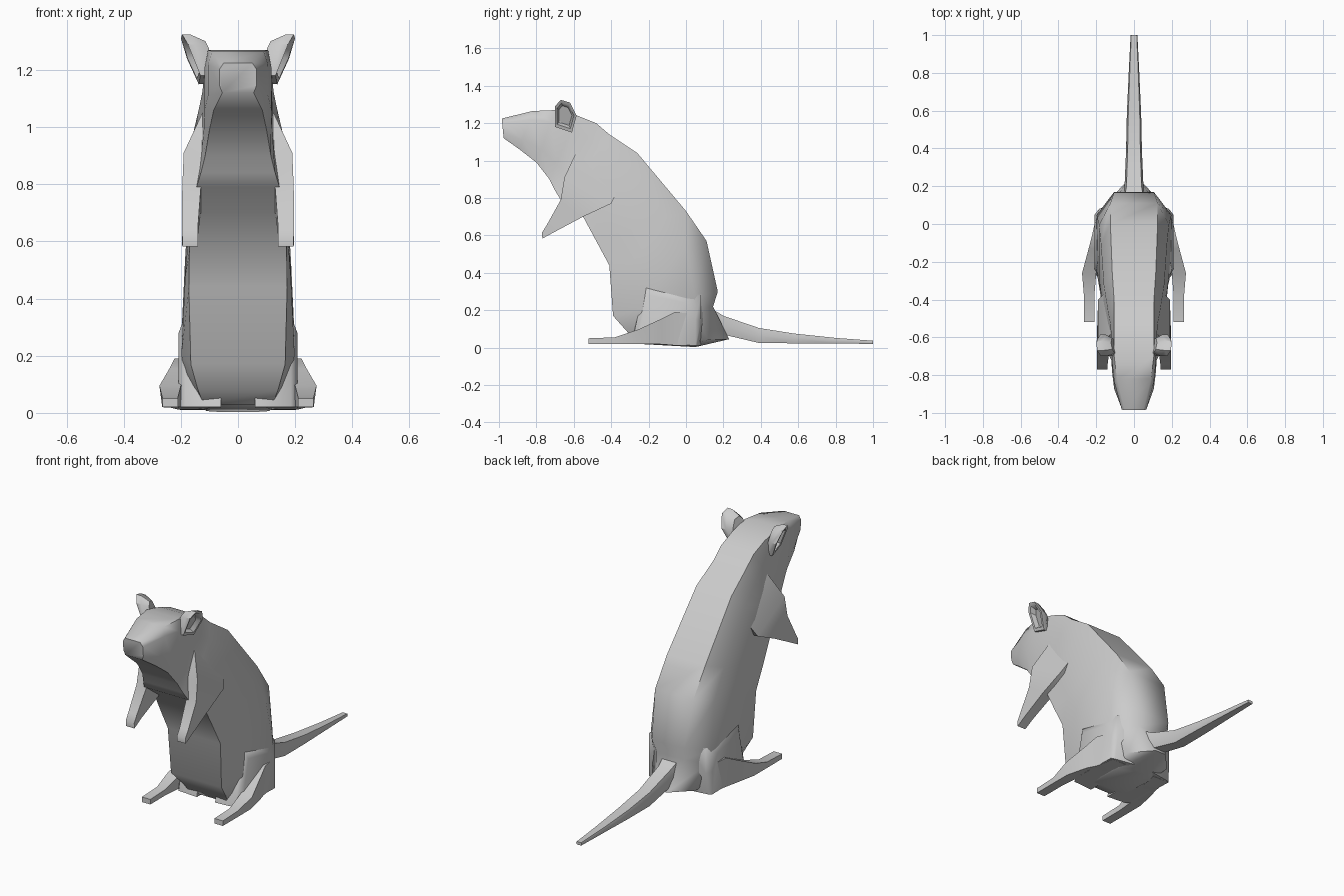
import bpy, bmesh, math


def loft(name, rings, mirror=False, angle=62):
    """Skin equal-length rings of points, cap both ends, smooth soft edges."""
    bm = bmesh.new()
    rows = [[bm.verts.new(p) for p in ring] for ring in rings]
    n = len(rows[0])
    for a, b in zip(rows, rows[1:]):
        for i in range(n):
            j = (i + 1) % n
            bm.faces.new((a[i], a[j], b[j], b[i]))
    bm.faces.new(rows[0][::-1])
    bm.faces.new(rows[-1])
    bmesh.ops.recalc_face_normals(bm, faces=bm.faces)
    me = bpy.data.meshes.new(name)
    bm.to_mesh(me)
    bm.free()
    for p in me.polygons:
        p.use_smooth = True
    me.set_sharp_from_angle(angle=math.radians(angle))
    ob = bpy.data.objects.new(name, me)
    bpy.context.collection.objects.link(ob)
    if mirror:
        ob.modifiers.new("Mirror", 'MIRROR').use_mirror_merge = False
    return ob


def slice_ring(back, front, wb, w, wf):
    """Eight-sided body slice between a back point and a front point (y, z)."""
    half = [(0, wb), (0.22, w), (0.75, w), (1, wf)]
    def at(t, x):
        return (x, back[0] + (front[0] - back[0]) * t,
                back[1] + (front[1] - back[1]) * t)
    return [at(t, x) for t, x in half] + [at(t, -x) for t, x in half[::-1]]


# Head and body: back point, front point, back / side / front half widths
slices = [
    ((-0.985, 1.225), (-0.975, 1.12), 0.05, 0.065, 0.055),
    ((-0.82, 1.265), (-0.89, 1.06), 0.09, 0.105, 0.085),
    ((-0.70, 1.27), (-0.80, 0.99), 0.105, 0.117, 0.10),
    ((-0.58, 1.24), (-0.73, 0.90), 0.105, 0.12, 0.115),
    ((-0.48, 1.20), (-0.70, 0.84), 0.105, 0.125, 0.13),
    ((-0.41, 1.14), (-0.67, 0.79), 0.105, 0.137, 0.145),
    ((-0.26, 1.04), (-0.55, 0.70), 0.115, 0.16, 0.165),
    ((0.00, 0.73), (-0.48, 0.57), 0.125, 0.175, 0.17),
    ((0.11, 0.57), (-0.41, 0.44), 0.125, 0.185, 0.172),
    ((0.17, 0.30), (-0.39, 0.17), 0.105, 0.198, 0.165),
    ((0.145, 0.22), (-0.31, 0.08), 0.09, 0.185, 0.14),
    ((0.23, 0.045), (-0.28, 0.03), 0.035, 0.14, 0.12),
    ((0.05, 0.003), (-0.22, 0.018), 0.06, 0.11, 0.10),
]
loft("body", [slice_ring(*s) for s in slices])

# Tail: y, top z, bottom z, half width
tail = [(0.10, 0.23, 0.07, 0.07), (0.20, 0.17, 0.07, 0.05),
        (0.39, 0.105, 0.025, 0.042), (0.58, 0.075, 0.023, 0.038),
        (0.80, 0.052, 0.022, 0.028), (1.0, 0.037, 0.02, 0.018)]
loft("tail", [[(-w * 0.8, y, t), (w * 0.8, y, t), (w, y, (t + b) / 2),
               (w * 0.8, y, b), (-w * 0.8, y, b), (-w, y, (t + b) / 2)]
              for y, t, b, w in tail])

# Front legs: front edge, rear edge (y, z), inner x, outer x
arm = [((-0.77, 0.615), (-0.768, 0.583), 0.14, 0.195),
       ((-0.745, 0.655), (-0.70, 0.62), 0.14, 0.196),
       ((-0.67, 0.79), (-0.55, 0.70), 0.13, 0.195),
       ((-0.65, 0.91), (-0.40, 0.77), 0.10, 0.19),
       ((-0.58, 1.06), (-0.33, 0.91), 0.05, 0.12)]
loft("front_leg", [[(a, *f), (b, *f), (b, *r), (a, *r)]
                   for f, r, a, b in arm], mirror=True)

# Hind feet: y, bottom z, top z, inner x, outer x at floor, outer x on top
foot = [(-0.52, 0.02, 0.05, 0.21, 0.265, 0.265),
        (-0.38, 0.02, 0.055, 0.21, 0.265, 0.265),
        (-0.26, 0.02, 0.095, 0.20, 0.265, 0.275),
        (-0.13, 0.018, 0.155, 0.16, 0.235, 0.24),
        (-0.06, 0.012, 0.19, 0.12, 0.21, 0.222),
        (0.05, 0.010, 0.18, 0.10, 0.195, 0.198)]
loft("hind_foot", [[(a, y, lo), (b, y, lo), (c, y, hi), (a, y, hi)]
                   for y, lo, hi, a, b, c in foot], mirror=True)

# Haunches: side outlines stacked outwards
inner = [(-0.22, 0.40), (0.10, 0.33), (0.12, 0.14), (0.08, 0.012), (-0.30, 0.02)]
middle = [(-0.22, 0.34), (0.08, 0.28), (0.08, 0.14), (0.06, 0.01), (-0.29, 0.02)]
outer = [(-0.20, 0.28), (0.0, 0.24), (0.05, 0.15), (0.05, 0.012), (-0.26, 0.02)]
loft("haunch", [[(x, *p) for p in ring]
                for x, ring in ((0.06, inner), (0.185, middle), (0.208, outer))],
     mirror=True)

# Ears: leaning outline with a hollow on the outer side
outline = [(-0.70, 1.29), (-0.70, 1.18), (-0.61, 1.15),
           (-0.585, 1.24), (-0.62, 1.31), (-0.67, 1.325)]


def ear_ring(x, lean, scale):
    cy, cz = -0.648, 1.245
    return [(x + lean * (z - cz) * scale + 0.2 * (y - cy),
             cy + (y - cy) * scale, cz + (z - cz) * scale) for y, z in outline]


loft("ear", [ear_ring(0.105, 0.25, 0.7), ear_ring(0.138, 0.4, 0.98),
             ear_ring(0.168, 0.4, 1.0), ear_ring(0.166, 0.4, 0.78),
             ear_ring(0.138, 0.4, 0.6)], mirror=True, angle=40)
